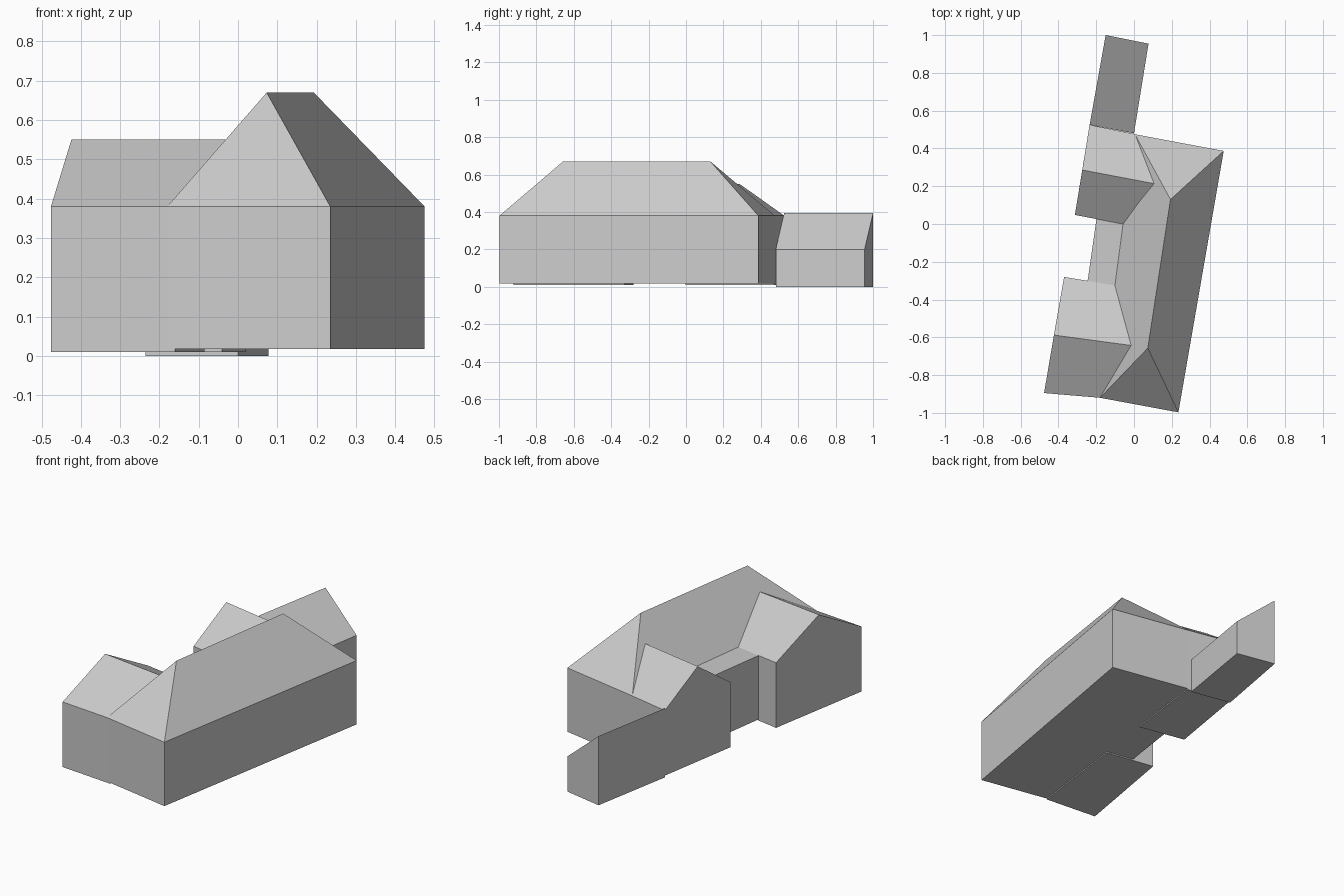
import bpy
import bmesh
from mathutils import Vector

cube = bpy.data.objects.get("Cube")
if cube:
    bpy.data.objects.remove(cube, do_unlink=True)

grey = bpy.data.materials.new("light_grey")
grey.use_nodes = True
grey.diffuse_color = (0.6, 0.6, 0.6, 1)
grey.node_tree.nodes["Principled BSDF"].inputs["Base Color"].default_value = (0.6, 0.6, 0.6, 1)


def building(name, plan, base, heights, ridge=None, ridge_z=0.0):
    """Walls over a four-cornered plan, closed by a flat or pitched roof.
    Ridge ends belong to the plan sides 0-1 and 2-3."""
    bm = bmesh.new()
    low = [bm.verts.new((x, y, base)) for x, y in plan]
    top = [bm.verts.new((x, y, h)) for (x, y), h in zip(plan, heights)]
    bm.faces.new(low)
    for i in range(4):
        j = (i + 1) % 4
        bm.faces.new((low[i], low[j], top[j], top[i]))
    if ridge:
        a, b = [bm.verts.new((x, y, ridge_z)) for x, y in ridge]
        bm.faces.new((top[0], top[1], a))
        bm.faces.new((top[1], top[2], b, a))
        bm.faces.new((top[2], top[3], b))
        bm.faces.new((top[3], top[0], a, b))
    else:
        bm.faces.new(top)
    bmesh.ops.recalc_face_normals(bm, faces=bm.faces)
    mesh = bpy.data.meshes.new(name)
    bm.to_mesh(mesh)
    bm.free()
    mesh.materials.append(grey)
    obj = bpy.data.objects.new(name, mesh)
    bpy.context.collection.objects.link(obj)
    return obj


def wing(name, outer, inner, ridge):
    """Gabled wing whose inner end is pushed slightly into the hall."""
    def push(start, end):
        s, e = Vector(start), Vector(end)
        return tuple(e + (e - s).normalized() * 0.02)
    plan = [outer[0], outer[1], push(outer[1], inner[1]), push(outer[0], inner[0])]
    building(name, plan, 0.01, [EAVE] * 4, (ridge[0], push(*ridge)), 0.55)


EAVE = 0.38

# Long hall with a hipped roof
building("main_hall",
         [(-0.18, -0.92), (0.235, -0.997), (0.475, 0.387), (0.005, 0.475)],
         0.017, [EAVE] * 4, [(0.073, -0.657), (0.193, 0.13)], 0.67)

# Two gabled wings on the right side
wing("front_wing", [(-0.476, -0.895), (-0.37, -0.28)],
     [(-0.18, -0.92), (-0.105, -0.325)], [(-0.424, -0.588), (-0.014, -0.643)])
wing("rear_wing", [(-0.313, 0.048), (-0.235, 0.525)],
     [(-0.06, 0.0), (0.0, 0.477)], [(-0.274, 0.286), (0.11, 0.213)])

# Flat-roofed link between the wings
building("wing_link", [(-0.247, -0.31), (-0.085, -0.335), (-0.04, 0.0), (-0.198, 0.03)],
         0.017, [EAVE] * 4)

# Lean-to annex at the back
building("rear_annex", [(-0.235, 0.525), (0.0, 0.48), (0.077, 0.955), (-0.15, 1.0)],
         0.0, [0.393, 0.2, 0.2, 0.393])
